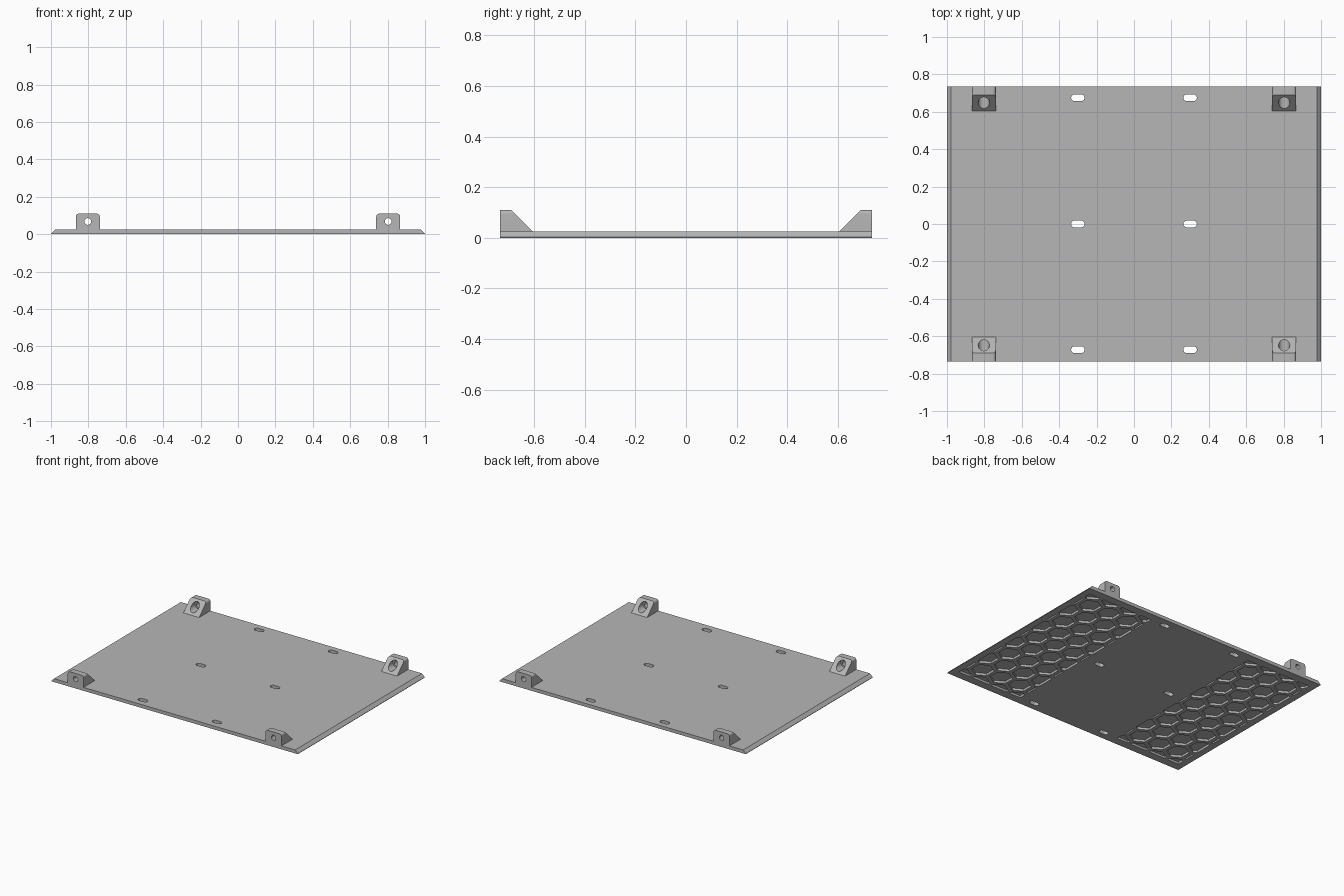
import bpy, bmesh
from math import cos, sin, pi, radians, sqrt
from mathutils import Matrix, Vector

if "Cube" in bpy.data.objects:
    bpy.data.objects.remove(bpy.data.objects["Cube"], do_unlink=True)

HALF_X, HALF_Y, THICK = 1.0, 0.735, 0.025

grey = bpy.data.materials.new("plain grey")
grey.use_nodes = True
grey.diffuse_color = (0.47, 0.47, 0.47, 1)
grey.node_tree.nodes["Principled BSDF"].inputs["Base Color"].default_value = grey.diffuse_color


def to_object(name, bm):
    bmesh.ops.recalc_face_normals(bm, faces=bm.faces)
    mesh = bpy.data.meshes.new(name)
    bm.to_mesh(mesh)
    bm.free()
    mesh.materials.append(grey)
    obj = bpy.data.objects.new(name, mesh)
    bpy.context.collection.objects.link(obj)
    return obj


def extrude_faces(bm, offset):
    made = bmesh.ops.extrude_face_region(bm, geom=bm.faces[:])
    moved = [v for v in made["geom"] if isinstance(v, bmesh.types.BMVert)]
    bmesh.ops.translate(bm, verts=moved, vec=offset)


def prism(bm_points, offset):
    bm = bmesh.new()
    bm.faces.new([bm.verts.new(p) for p in bm_points])
    extrude_faces(bm, offset)
    return bm


def cut(target, cutter):
    mod = target.modifiers.new("cut", "BOOLEAN")
    mod.operation, mod.solver, mod.object = "DIFFERENCE", "EXACT", cutter
    cutter.hide_render = True
    bpy.context.view_layer.objects.active = target
    bpy.ops.object.modifier_apply(modifier=mod.name)
    bpy.data.objects.remove(cutter, do_unlink=True)


def smooth(obj):
    bpy.ops.object.select_all(action="DESELECT")
    obj.select_set(True)
    bpy.context.view_layer.objects.active = obj
    bpy.ops.object.shade_smooth_by_angle(angle=radians(30))


# Base plate with sloped ends
rim = 0.003
side = [(HALF_X, 0), (HALF_X, rim), (HALF_X - THICK + rim, THICK)]
outline = side + [(-x, z) for x, z in reversed(side)]
plate = to_object("base_plate", prism([(x, -HALF_Y, z) for x, z in outline], (0, 2 * HALF_Y, 0)))

# Six rounded slots through the plate
slot_r, slot_half = 0.018, 0.018
for x in (-0.3, 0.3):
    for y in (-0.672, 0, 0.675):
        loop = []
        for end, start in ((1, -pi / 2), (-1, pi / 2)):
            for i in range(13):
                a = start + pi * i / 12
                loop.append((x + end * slot_half + slot_r * cos(a), y + slot_r * sin(a), -0.05))
        cut(plate, to_object("slot_cutter", prism(loop, (0, 0, 0.2))))

# Honeycomb pockets underneath, trimmed to a rectangle on each side
pitch, flat, depth = 0.16, 0.133, 0.016
x_in, x_out, y_lim = 0.42, 0.95, 0.675
radius = flat / sqrt(3)
for sx in (-1, 1):
    bm = bmesh.new()
    for col in range(-6, 7):
        for row in range(-3, 4):
            cx = (x_in + x_out) / 2 + (row + 0.5 * (col % 2)) * pitch
            cy = col * pitch * sqrt(3) / 2
            bm.faces.new([bm.verts.new((sx * (cx + radius * sin(k * pi / 3)),
                                        cy + radius * cos(k * pi / 3), -0.03)) for k in range(6)])
    for point, normal in (((sx * x_in, 0, 0), (-sx, 0, 0)), ((sx * x_out, 0, 0), (sx, 0, 0)),
                          ((0, y_lim, 0), (0, 1, 0)), ((0, -y_lim, 0), (0, -1, 0))):
        bmesh.ops.bisect_plane(bm, geom=bm.verts[:] + bm.edges[:] + bm.faces[:],
                               plane_co=point, plane_no=normal, clear_outer=True)
    slivers = [f for f in bm.faces if f.calc_area() < 0.0008]
    bmesh.ops.delete(bm, geom=slivers, context="FACES")
    extrude_faces(bm, (0, 0, 0.03 + depth))
    cut(plate, to_object("pocket_cutter", bm))
smooth(plate)


def cylinder(name, r, x, z, y0, y1):
    bm = bmesh.new()
    turn = Matrix.Translation((x, (y0 + y1) / 2, z)) @ Matrix.Rotation(pi / 2, 4, "X")
    bmesh.ops.create_cone(bm, cap_ends=True, segments=32, radius1=r, radius2=r,
                          depth=abs(y1 - y0), matrix=turn)
    return to_object(name, bm)


# Mounting lugs: rounded tab, sloped inner side, counterbored screw hole
def lug(name, sx, sy):
    x, half, top, r = sx * 0.803, 0.064, 0.11, 0.016
    face = [(x - half, THICK), (x + half, THICK)]
    for end, start in ((1, 0), (-1, pi / 2)):
        for i in range(7):
            a = start + i * pi / 12
            face.append((x + end * (half - r) + r * cos(a), top - r + r * sin(a)))
    bm = prism([(px, sy * HALF_Y, pz) for px, pz in face], (0, -sy * 0.2, 0))
    cut_geom = bm.verts[:] + bm.edges[:] + bm.faces[:]
    made = bmesh.ops.bisect_plane(bm, geom=cut_geom, plane_co=(0, sy * 0.69, top),
                                  plane_no=Vector((0, -sy, 1)).normalized(), clear_outer=True)
    rim_edges = [e for e in made["geom_cut"] if isinstance(e, bmesh.types.BMEdge)]
    bmesh.ops.holes_fill(bm, edges=rim_edges, sides=0)
    obj = to_object(name, bm)
    cut(obj, cylinder("screw_cutter", 0.018, x, 0.068, sy * 0.5, sy * 0.8))
    cut(obj, cylinder("head_cutter", 0.03, x, 0.068, sy * 0.5, sy * 0.69))
    smooth(obj)


for sx, side_name in ((-1, "right"), (1, "left")):
    for sy, end_name in ((-1, "front"), (1, "back")):
        lug(f"{end_name}_{side_name}_lug", sx, sy)
